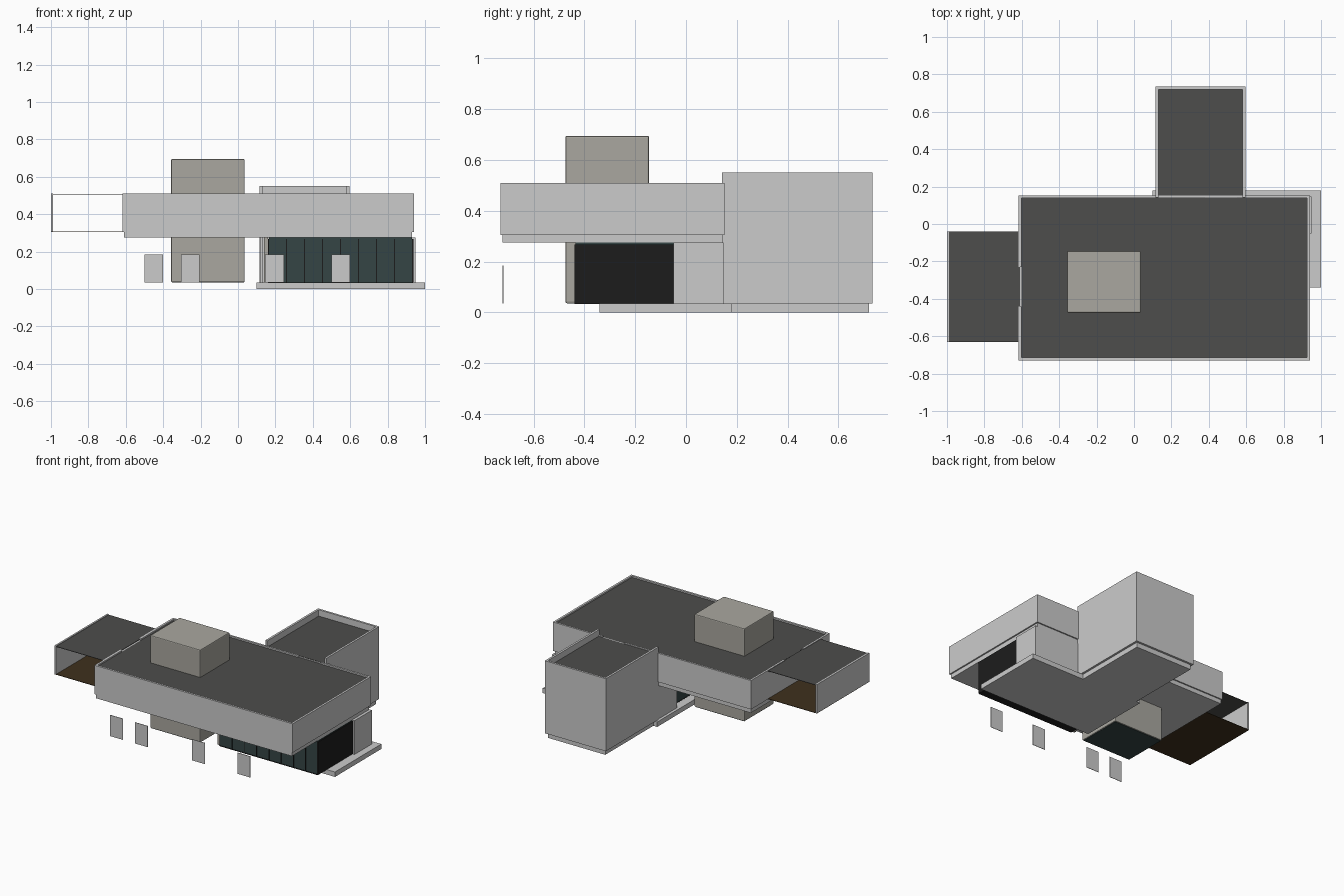
import bpy, bmesh


def mat(name, r, g, b):
    m = bpy.data.materials.new(name)
    m.diffuse_color = (r, g, b, 1)
    return m


ROOF = mat("dark_roofing", 0.075, 0.075, 0.072)
STONE = mat("warm_stone", 0.40, 0.39, 0.35)
GLASS = mat("tinted_glass", 0.035, 0.06, 0.06)
BLACK = mat("black_panel", 0.012, 0.012, 0.012)
WOOD = mat("brown_deck", 0.05, 0.03, 0.012)


def box(name, x, y, z, m=None, bevel=0):
    """Axis-aligned box from (min, max) ranges."""
    bm = bmesh.new()
    bmesh.ops.create_cube(bm, size=1)
    for v in bm.verts:
        v.co = [r[0] if c < 0 else r[1] for c, r in zip(v.co, (x, y, z))]
    if bevel:
        bmesh.ops.bevel(bm, geom=bm.edges[:], offset=bevel, segments=2,
                        profile=0.5, affect='EDGES')
    me = bpy.data.meshes.new(name)
    bm.to_mesh(me)
    bm.free()
    ob = bpy.data.objects.new(name, me)
    bpy.context.collection.objects.link(ob)
    if m:
        me.materials.append(m)
    return ob


# Base slabs
box("base_slab", (0.10, 1.0), (-0.34, 0.18), (0, 0.035))
box("rear_slab", (0.13, 0.58), (0.18, 0.72), (0, 0.035))

# Ground floor: rear wall block, glazed room, black end panel
box("ground_wall", (0.12, 0.95), (-0.05, 0.147), (0.035, 0.275))
box("glazed_room", (0.165, 0.93), (-0.435, -0.05), (0.036, 0.275), GLASS)
box("end_panel", (0.93, 0.937), (-0.44, -0.05), (0.036, 0.268), BLACK)
box("room_floor", (0.16, 0.935), (-0.44, -0.05), (0.033, 0.036), BLACK)
for i in range(9):
    x = 0.163 + i * 0.0963
    box("mullion", (x - 0.002, x + 0.002), (-0.44, -0.435), (0.036, 0.268), BLACK)
box("door_post", (0.14, 0.16), (-0.43, -0.41), (0.035, 0.275), STONE)
box("side_post", (0.12, 0.132), (-0.07, -0.05), (0.035, 0.275))

# Upper storey with stepped soffit
box("upper_soffit", (-0.61, 0.93), (-0.723, 0.143), (0.275, 0.305))
box("upper_storey", (-0.617, 0.94), (-0.73, 0.152), (0.305, 0.498), None)
box("upper_roof", (-0.602, 0.925), (-0.715, 0.138), (0.498, 0.5), ROOF)

# Upper parapet, with openings on the left and the rear
PZ = (0.498, 0.51)
box("front_parapet", (-0.617, 0.94), (-0.73, -0.715), PZ)
box("right_parapet", (0.925, 0.94), (-0.715, 0.152), PZ)
for a, b in ((-0.715, -0.44), (-0.23, 0.152)):
    box("left_parapet", (-0.617, -0.602), (a, b), PZ)
for a, b in ((-0.602, 0.38), (0.55, 0.925)):
    box("rear_parapet", (a, b), (0.138, 0.152), PZ)
box("rear_threshold", (0.38, 0.55), (0.138, 0.152), (0.498, 0.5), ROOF)

# Rear tower, parapet on three sides
box("rear_tower", (0.115, 0.595), (0.142, 0.735), (0.035, 0.503))
box("tower_roof", (0.13, 0.58), (0.152, 0.72), (0.503, 0.505), ROOF)
TZ = (0.503, 0.55)
for a, b in ((0.115, 0.13), (0.58, 0.595)):
    box("tower_side_parapet", (a, b), (0.142, 0.735), TZ)
box("tower_rear_parapet", (0.13, 0.58), (0.72, 0.735), TZ)

# Stone core rising through the roof
box("stone_core", (-0.358, 0.036), (-0.475, -0.145), (0.036, 0.695), STONE, 0.006)
box("core_base", (-0.352, 0.03), (-0.469, -0.151), (0.034, 0.038), GLASS)

# Left terrace: deck, roof and outer screen, open front and rear
box("terrace_deck", (-1.0, -0.61), (-0.63, -0.04), (0.305, 0.308), WOOD)
box("terrace_roof", (-0.99, -0.61), (-0.63, -0.04), (0.503, 0.506), ROOF)
box("terrace_screen", (-1.0, -0.988), (-0.63, -0.04), (0.305, 0.51))

# Free-standing thin panels along the front
for x in (-0.5, -0.305, 0.145, 0.5):
    box("front_panel", (x, x + 0.1), (-0.722, -0.719), (0.035, 0.185))
